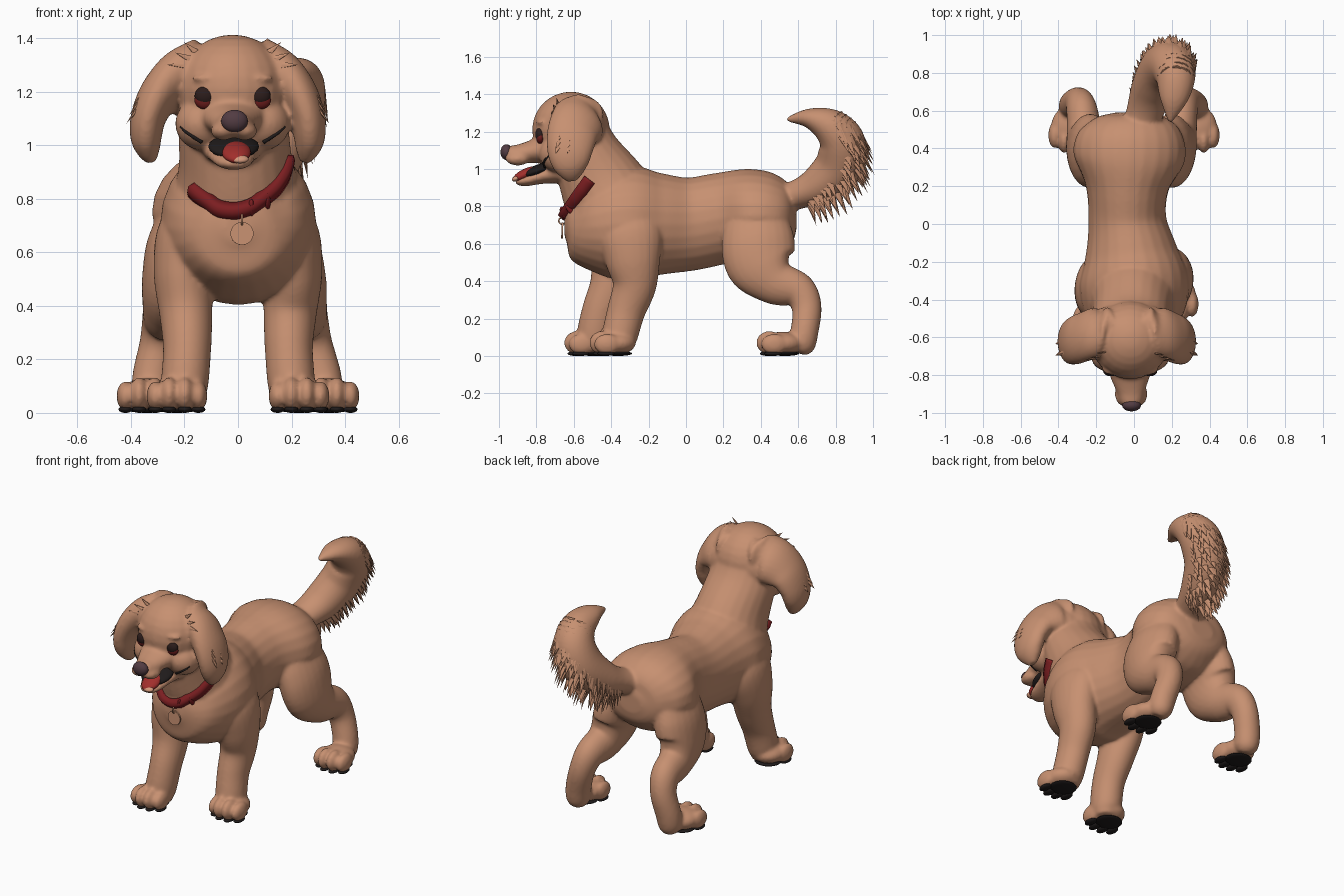
import bpy, bmesh, math, random
from mathutils import Vector, Matrix

random.seed(4)
if "Cube" in bpy.data.objects:
    bpy.data.objects.remove(bpy.data.objects["Cube"])


def material(name, r, g, b):
    m = bpy.data.materials.new(name)
    m.use_nodes = True
    m.diffuse_color = (r, g, b, 1)
    node = m.node_tree.nodes["Principled BSDF"]
    node.inputs["Base Color"].default_value = (r, g, b, 1)
    node.inputs["Roughness"].default_value = 0.8
    return m


TAN = material("tan fur", 0.57, 0.28, 0.165)
RED = material("collar red", 0.2, 0.013, 0.015)
NOSE = material("nose plum", 0.085, 0.045, 0.055)
BLACK = material("pad black", 0.014, 0.011, 0.011)
TONGUE = material("tongue red", 0.36, 0.028, 0.025)
TIP = material("tongue tip peach", 0.66, 0.32, 0.2)
RIM = material("eyelid maroon", 0.16, 0.013, 0.013)
EYE = material("eye brown", 0.025, 0.012, 0.011)


def finish(bm, name, mat, smooth=True):
    bmesh.ops.recalc_face_normals(bm, faces=bm.faces)
    for f in bm.faces:
        f.smooth = smooth
    me = bpy.data.meshes.new(name)
    bm.to_mesh(me)
    bm.free()
    me.materials.append(mat)
    ob = bpy.data.objects.new(name, me)
    bpy.context.scene.collection.objects.link(ob)
    return ob


def spline(pts, steps=6):
    """Smooth path through points holding position and two radii."""
    p = [Vector(q) for q in pts]
    p = [p[0] * 2 - p[1]] + p + [p[-1] * 2 - p[-2]]
    out = []
    for a, b, c, d in zip(p, p[1:], p[2:], p[3:]):
        for i in range(steps):
            t = i / steps
            out.append((b * 2 + (c - a) * t + (a * 2 - b * 5 + c * 4 - d) * t ** 2
                        + (b * 3 - a - c * 3 + d) * t ** 3) * 0.5)
    return out + [p[-2]]


def loft(bm, pts, n=24):
    path = spline(pts)
    rings = []
    for i, q in enumerate(path):
        t = (path[min(i + 1, len(path) - 1)].xyz - path[max(i - 1, 0)].xyz).normalized()
        u = (Vector((1, 0, 0)) - t * t.x).normalized()
        v = t.cross(u)
        ra, rb = max(q[3], 0.004), max(q[4], 0.004)
        rings.append([bm.verts.new(q.xyz + u * ra * math.cos(k * math.tau / n)
                                   + v * rb * math.sin(k * math.tau / n)) for k in range(n)])
    for a, b in zip(rings, rings[1:]):
        for k in range(n):
            bm.faces.new((a[k], a[k - 1], b[k - 1], b[k]))
    bm.faces.new(rings[0])
    bm.faces.new(rings[-1])


def ball(bm, c, r, tilt=0):
    m = Matrix.Translation(c) @ Matrix.Rotation(tilt, 4, 'X') @ Matrix.Diagonal((*r, 1))
    bmesh.ops.create_uvsphere(bm, u_segments=24, v_segments=14, radius=1, matrix=m)


def blob(name, mat, c, r, tilt=0):
    bm = bmesh.new()
    ball(bm, c, r, tilt)
    return finish(bm, name, mat)


def tuft(bm, pos, d, normal, length, w):
    """Flat pointed lock of fur lying against the given surface normal."""
    z = Vector(d).normalized()
    x = Vector(normal).cross(z).normalized()
    m = Matrix.Translation(pos) @ Matrix((x, z.cross(x), z)).transposed().to_4x4()
    m = m @ Matrix.Translation((0, 0, length * 0.4)) @ Matrix.Diagonal((w, w * 0.4, length, 1))
    bmesh.ops.create_cone(bm, cap_ends=True, segments=6, radius1=1, radius2=0.02, depth=1, matrix=m)


HX = -0.02  # head centre line
skin = bmesh.new()

# torso and neck
loft(skin, [(0, -.65, .69, .05, .05), (0, -.62, .69, .14, .14), (0, -.55, .685, .22, .215),
            (0, -.44, .695, .275, .28), (0, -.3, .71, .29, .308), (-.015, -.15, .705, .245, .275),
            (-.035, .02, .705, .207, .25), (-.035, .19, .735, .22, .245), (-.025, .35, .75, .295, .25),
            (-.02, .48, .745, .275, .22), (-.02, .56, .74, .19, .15), (-.02, .59, .74, .08, .06)])
loft(skin, [(0, -.36, .75, .265, .26), (-.008, -.45, .92, .215, .23), (-.018, -.535, 1.08, .205, .185),
            (HX, -.59, 1.2, .19, .17)])

# skull, back of the head, cheeks, brows, muzzle and jaw
ball(skin, (HX, -.615, 1.21), (.21, .208, .203))
ball(skin, (HX, -.555, 1.2), (.265, .135, .15))
loft(skin, [(HX, -.72, 1.11, .14, .1), (HX, -.81, 1.095, .105, .065), (-.016, -.89, 1.08, .075, .052),
            (-.015, -.95, 1.078, .055, .043), (-.015, -.975, 1.08, .02, .015)])
loft(skin, [(HX, -.62, 1.0, .13, .08), (HX, -.76, .965, .095, .045), (-.015, -.86, .937, .068, .03),
            (-.012, -.91, .93, .035, .016)])
for s in (-1, 1):
    ball(skin, (HX + s * .11, -.675, 1.08), (.105, .11, .1))
    ball(skin, (HX + s * .09, -.77, 1.25), (.06, .032, .016))
    ball(skin, (-.015 + s * .04, -.9, 1.053), (.047, .065, .035))

# floppy ears growing out of the skull
EAR = [(.08, -.565, 1.25, .1, .14), (.165, -.575, 1.25, .105, .15), (.25, -.605, 1.195, .08, .138),
       (.295, -.62, 1.11, .067, .125), (.305, -.62, 1.035, .06, .105), (.297, -.615, .98, .045, .072),
       (.285, -.61, .935, .018, .028)]
ears = {s: [(HX + s * x * (1.06 if s < 0 else .94), y, z, a, b) for x, y, z, a, b in EAR] for s in (-1, 1)}
for ear in ears.values():
    loft(skin, ear)

# tail
TAIL = [(.02, .48, .83, .09, .08), (.06, .6, .865, .1, .08), (.1, .72, .92, .115, .11),
        (.15, .82, 1.02, .12, .13), (.2, .835, 1.14, .12, .125), (.22, .77, 1.225, .105, .1),
        (.21, .66, 1.27, .075, .055), (.19, .54, 1.265, .012, .012)]
loft(skin, TAIL)


def paw(x, y):
    ball(skin, (x, y + .01, .068), (.1, .11, .062))
    for dx in (-.08, -.029, .029, .08):
        back = abs(dx) * .5
        tall = .068 - abs(dx) * .15
        ball(skin, (x + dx, y - .075 + back, tall + .007), (.034, .07, tall))
        ball(pads, (x + dx, y - .08 + back, .013), (.026, .045, .013))
    ball(pads, (x, y + .025, .013), (.08, .075, .013))


# legs and paws, the right foreleg stepping forward
pads = bmesh.new()
FORE = [(.17, -.32, .76, .08, .1), (.195, -.3, .66, .11, .17), (.207, -.285, .52, .108, .15),
        (.195, -.275, .38, .1, .118), (.19, -.32, .24, .09, .102), (.2, -.355, .1, .088, .095),
        (.205, -.36, .03, .07, .07)]
HIND = [(.17, .38, .76, .09, .16), (.205, .385, .62, .118, .195), (.235, .4, .49, .11, .185),
        (.25, .48, .395, .095, .125), (.265, .6, .35, .083, .095), (.285, .645, .26, .075, .08),
        (.315, .635, .14, .075, .075), (.325, .615, .06, .07, .075), (.33, .6, .02, .045, .045)]
for s in (-1, 1):
    step = -.135 if s < 0 else 0
    loft(skin, [(s * x, y + step * min(1, (.76 - z) / .42), z, a, b) for x, y, z, a, b in FORE])
    paw(s * .228, -.388 + step)
    loft(skin, [(s * x - .03 * z, y, z, a, b) for x, y, z, a, b in HIND])
    paw(s * .34, .505)
finish(pads, "paw_pads", BLACK)

body = finish(skin, "body", TAN)
mod = body.modifiers.new("blend", 'REMESH')
mod.mode, mod.voxel_size, mod.use_smooth_shade = 'VOXEL', .01, True
mod = body.modifiers.new("soften", 'SMOOTH')
mod.factor, mod.iterations = .5, 8
bpy.context.view_layer.update()
surface = body.evaluated_get(bpy.context.evaluated_depsgraph_get())


def front(x, z):
    """Point on the front of the body at x, z."""
    hit, p, n, i = surface.ray_cast(Vector((x, -2, z)), Vector((0, 1, 0)))
    return p if hit else Vector((x, -.7, z))


# locks of fur on the outer ears and brow corners
fur = bmesh.new()
for s, ear in ears.items():
    for q in spline(ear)[10:20:2]:
        for dy in (-.06, 0):
            pos = q.xyz + Vector((s * q[3] * .7, dy, q[3] * .3))
            tuft(fur, pos, (s * .45, -.2, -.6), (s, 0, .6), .07, .022)
    for k in range(3):
        x = HX + s * (.14 + .025 * k)
        tuft(fur, front(x, 1.35 - .025 * k), (s * .6, -.1, .5 - .25 * k), (0, -1, .3), .06, .014)

# tail fringe on the outer side of the curl
for q in spline(TAIL)[9:31]:
    out = Vector((0, q.y - .66, q.z - 1.1)).normalized()
    for k in range(-3, 4):
        a = k * .42 + random.uniform(-.2, .2)
        d = out * math.cos(a) + Vector((math.sin(a), 0, 0))
        pos = q.xyz + d * min(q[3], q[4]) * .93
        tuft(fur, pos, d * .1 + Vector((0, .2, -.5)), d, random.uniform(.09, .13), .026)
finish(fur, "fur_tufts", TAN, False)

# eyes, nose, mouth and tongue
for s, side in ((-1, "right"), (1, "left")):
    p = front(HX + s * .103, 1.18)
    blob(side + "_eye_rim", RIM, p + Vector((0, .012, -.012)), (.04, .022, .034))
    blob(side + "_eye", EYE, p + Vector((0, .01, .004)), (.039, .025, .036))
    lip = bmesh.new()
    loft(lip, [(*(front(HX + s * x, z)), r, r) for x, z, r in
               ((.195, 1.068, .003), (.175, 1.05, .006), (.145, 1.03, .007), (.115, 1.012, .009))], 8)
    finish(lip, side + "_lip_line", BLACK)
blob("nose", NOSE, (-.013, -.96, 1.09), (.05, .032, .042))
blob("mouth_interior", BLACK, (-.016, -.785, .995), (.095, .1, .03), .35)
blob("tongue", TONGUE, (-.006, -.858, .973), (.054, .075, .028), .45)
blob("tongue_tip", TIP, (.008, -.91, .948), (.032, .022, .014), .45)

# collar wrapped round the throat, its ends lost in the fur
centre, down, up = Vector((-.012, -.51, .945)), Vector((0, -.6, -.8)), Vector((0, -.8, .6))
bm = bmesh.new()
rows = []
for k in range(35):
    a = math.radians(6 + 4.1 * k)
    d = Vector((math.cos(a), 0, .1 * math.cos(a))) + down * math.sin(a)
    hit, p, n, i = surface.ray_cast(centre - up * .01, d)
    if hit:
        rows.append([bm.verts.new(p + d * o + up * h)
                     for o, h in ((-.03, -.034), (.014, -.034), (.019, 0), (.014, .034), (-.03, .034))])
for a, b in zip(rows, rows[1:]):
    for k in range(5):
        bm.faces.new((a[k], a[k - 1], b[k - 1], b[k]))
for r in (rows[0], rows[-1]):
    bm.faces.new(r)
finish(bm, "collar", RED)

# buckle loops on the collar
for x, z in ((.05, .765), (.11, .79)):
    blob("collar_loop", RED, front(x, z) + Vector((0, -.008, 0)), (.012, .02, .038), .6)

# hanging tag with its ring
p = front(.015, .67)
bm = bmesh.new()
bmesh.ops.create_cone(bm, cap_ends=True, segments=32, radius1=.043, radius2=.043, depth=.009,
                      matrix=Matrix.Translation(p + Vector((0, -.012, 0)))
                      @ Matrix.Rotation(math.radians(88), 4, 'X'))
finish(bm, "collar_tag", TAN, False)
bpy.ops.mesh.primitive_torus_add(location=p + Vector((0, -.012, .052)), rotation=(0, math.pi / 2, 0),
                                 major_radius=.018, minor_radius=.004)
bpy.context.object.name = "tag_ring"
bpy.context.object.data.materials.append(TAN)
